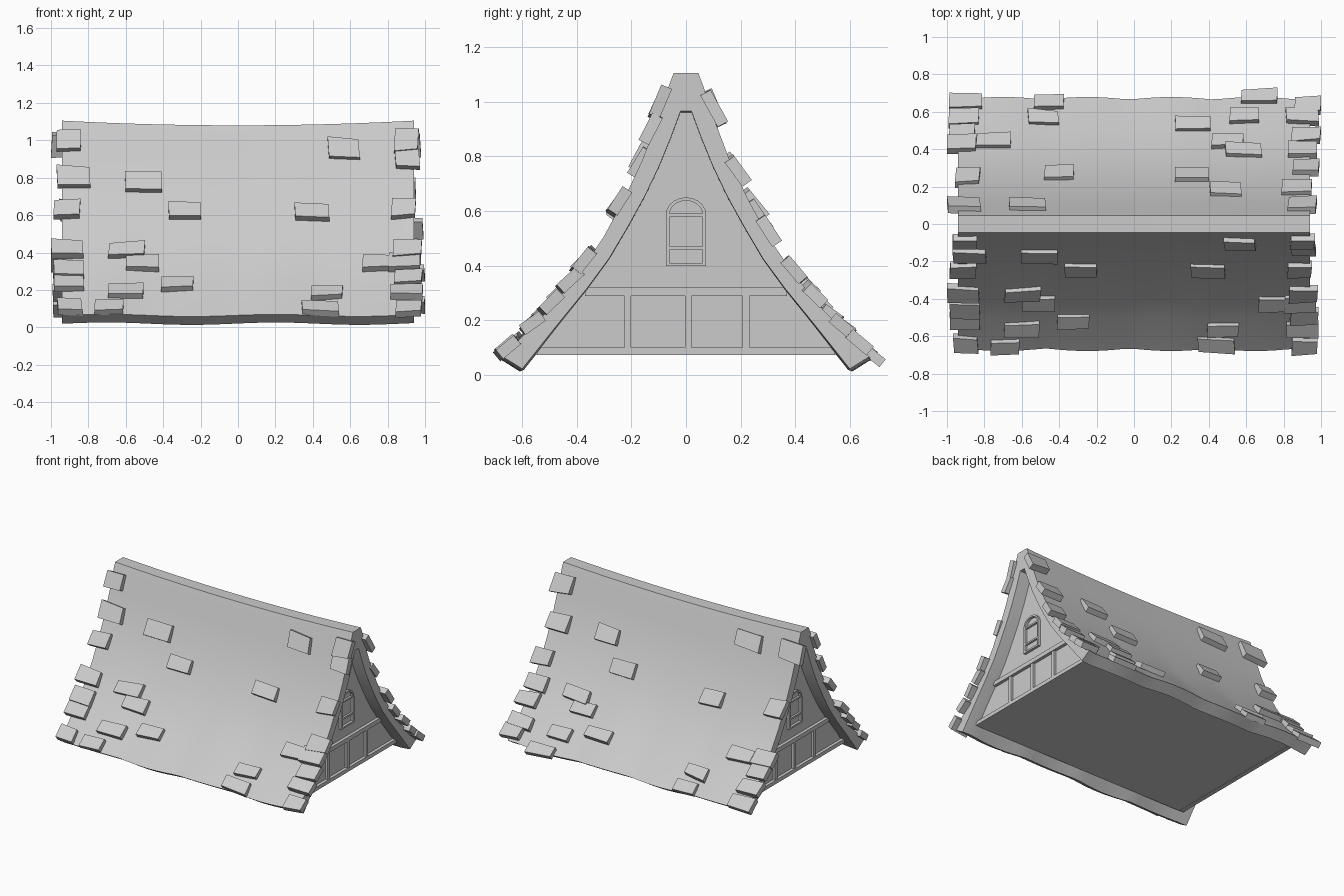
import bpy, bmesh, math, random
from mathutils import Vector

if "Cube" in bpy.data.objects:
    bpy.data.objects.remove(bpy.data.objects["Cube"])

random.seed(4)
END, WALL = 0.94, 0.85

# half cross-sections (y, z), ridge to eave
OUTER = [(.045, 1.105), (.062, 1.06), (.105, .93), (.16, .785), (.225, .645),
         (.30, .505), (.39, .37), (.50, .235), (.665, .065)]
INNER = [(.02, .965), (.055, .87), (.10, .76), (.15, .655), (.21, .545),
         (.28, .425), (.36, .315), (.46, .19), (.592, .02)]


def finish(name, bm, smooth=None):
    bmesh.ops.recalc_face_normals(bm, faces=bm.faces)
    me = bpy.data.meshes.new(name)
    bm.to_mesh(me)
    bm.free()
    ob = bpy.data.objects.new(name, me)
    bpy.context.collection.objects.link(ob)
    if smooth:
        bpy.ops.object.select_all(action='DESELECT')
        ob.select_set(True)
        bpy.context.view_layer.objects.active = ob
        bpy.ops.object.shade_smooth_by_angle(angle=math.radians(smooth))
    return ob


def add_prism(bm, pts, x0, x1):
    a = [bm.verts.new((x0, y, z)) for y, z in pts]
    b = [bm.verts.new((x1, y, z)) for y, z in pts]
    n = len(pts)
    bm.faces.new(a)
    bm.faces.new(b[::-1])
    for i in range(n):
        bm.faces.new((a[i], a[(i + 1) % n], b[(i + 1) % n], b[i]))


def rect(y0, y1, z0, z1):
    return [(y0, z0), (y1, z0), (y1, z1), (y0, z1)]


def sway(x, y, z):
    """Sagging ridge and wavy eaves."""
    low = max(0, 1 - z / 1.1)
    wave = .017 * math.cos(2 * math.pi * (x + .25) / .9) * low ** 3
    sag = .025 * (1 - (x / END) ** 2) * z / 1.1
    return Vector((x, y + math.copysign(wave, y), z - sag - wave * .4))


# roof shell: closed section swept along x
section = ([(-y, z) for y, z in OUTER[::-1]] + OUTER
           + INNER[::-1] + [(-y, z) for y, z in INNER])
bm = bmesh.new()
rings = []
for i in range(33):
    x = -END + 2 * END * i / 32
    rings.append([bm.verts.new(sway(x, y, z)) for y, z in section])
n = len(section)
for a, b in zip(rings, rings[1:]):
    for j in range(n):
        k = (j + 1) % n
        bm.faces.new((a[j], a[k], b[k], b[j]))
half = len(OUTER)
for r in (rings[0], rings[-1]):
    # end caps as quad strips between outer and inner profiles
    for j in range(2 * half - 1):
        bm.faces.new((r[j], r[j + 1], r[n - 2 - j], r[n - 1 - j]))
finish("roof", bm, 35)

# attic body with floor and both gable walls
side = [(y + .008, z) for y, z in INNER[:-1]] + [(.55, .075)]
bm = bmesh.new()
add_prism(bm, side + [(-y, z) for y, z in side[::-1]], -WALL, WALL)
finish("gable_walls", bm)

# gable timbers and arched windows at both ends
arch = [(.074 * math.cos(t), .585 + .065 * math.sin(t))
        for t in [math.pi * i / 10 for i in range(11)]]
arch_in = [(.061 * math.cos(t), .585 + .053 * math.sin(t))
           for t in [math.pi * i / 10 for i in range(11)]]
outline = [(.074, .398)] + arch + [(-.074, .398)]
inline = [(.061, .41)] + arch_in + [(-.061, .41)]
for s, tag in ((1, "right"), (-1, "left")):
    bm = bmesh.new()
    add_prism(bm, rect(-.545, .545, .073, .1), s * (WALL - .01), s * (WALL + .022))
    add_prism(bm, rect(-.37, .37, .29, .32), s * (WALL - .01), s * (WALL + .022))
    for y in (-.213, .008, .22):
        add_prism(bm, rect(y - .0125, y + .0125, .1, .29), s * (WALL - .01), s * (WALL + .017))
    finish("timbers_" + tag, bm)
    bm = bmesh.new()
    m = len(outline)
    for i in range(m):
        k = (i + 1) % m
        add_prism(bm, [outline[i], outline[k], inline[k], inline[i]],
                  s * (WALL - .005), s * (WALL + .018))
    for z in (.465, .585):
        add_prism(bm, rect(-.062, .062, z - .006, z + .006), s * (WALL - .005), s * (WALL + .014))
    finish("window_" + tag, bm)


# loose roof tiles
def slope_at(value, axis):
    """Point and downhill direction on the outer profile at a given y (axis 0) or z (axis 1)."""
    for i in range(1, len(OUTER) - 1):
        p, q = Vector(OUTER[i]), Vector(OUTER[i + 1])
        inside = value <= q[0] if axis == 0 else value >= q[1]
        if inside or i == len(OUTER) - 2:
            return p + (q - p) * ((value - p[axis]) / (q[axis] - p[axis])), (q - p).normalized()


def add_tile(bm, side, x, value, axis):
    p, d = slope_at(value, axis)
    nrm = Vector((-d.y, d.x))
    tilt = random.uniform(.08, .2)
    d, nrm = d + nrm * tilt, nrm - d * tilt
    edge = abs(x) > .8
    hw = (random.uniform(.062, .09) if edge else random.uniform(.075, .1))
    hl = .04 + .016 * p.y + (.006 if edge else 0)
    ht = .021 if edge else .018
    skew = random.uniform(-.08, .08)
    c = p + nrm * .012
    v = {}
    for a in (-1, 1):
        jl = hl * random.uniform(.85, 1.08)
        for b in (-1, 1):
            for t in (-1, 1):
                q = c + d * (b * jl + a * skew * hw) + nrm * (t * ht)
                px = max(-1, min(1, x + a * hw + b * skew * hl))
                base = sway(x, p.x * side, p.y) - Vector((x, p.x * side, p.y))
                v[a, b, t] = bm.verts.new(Vector((px, q.x * side, max(0, q.y))) + Vector((0, base.y, max(base.z, -q.y))))
    for k in range(3):
        for s in (-1, 1):
            f = []
            for u, w in ((-1, -1), (1, -1), (1, 1), (-1, 1)):
                key = [u, w]
                key.insert(k, s)
                f.append(v[tuple(key)])
            bm.faces.new(f)


# front slope tiles as (x, z)
front = [(-.905, .995), (-.88, .80), (-.915, .625), (-.915, .41), (-.905, .30), (-.905, .225),
         (-.90, .10), (-.505, .785), (-.285, .63), (-.595, .41), (-.51, .34), (-.325, .23),
         (-.60, .185), (-.69, .095), (.475, .18), (.44, .095), (.565, .965), (.395, .62),
         (.745, .34), (.90, .995), (.905, .90), (.885, .63), (.905, .41), (.89, .34),
         (.91, .255), (.90, .18), (.912, .09)]
# back slope tiles as (x, y)
back = [(-.90, .64), (-.91, .56), (-.92, .475), (-.925, .42), (-.75, .43), (-.89, .24),
        (-.91, .09), (-.455, .64), (-.485, .56), (-.40, .26), (-.57, .09), (.315, .52),
        (.31, .25), (.50, .43), (.585, .38), (.49, .17), (.59, .56), (.67, .66),
        (.93, .62), (.90, .565), (.92, .46), (.90, .385), (.92, .29), (.87, .18), (.90, .09)]
for name, side, spots, axis in (("front_tiles", -1, front, 1), ("back_tiles", 1, back, 0)):
    bm = bmesh.new()
    for x, value in spots:
        add_tile(bm, side, x, value, axis)
    finish(name, bm)
